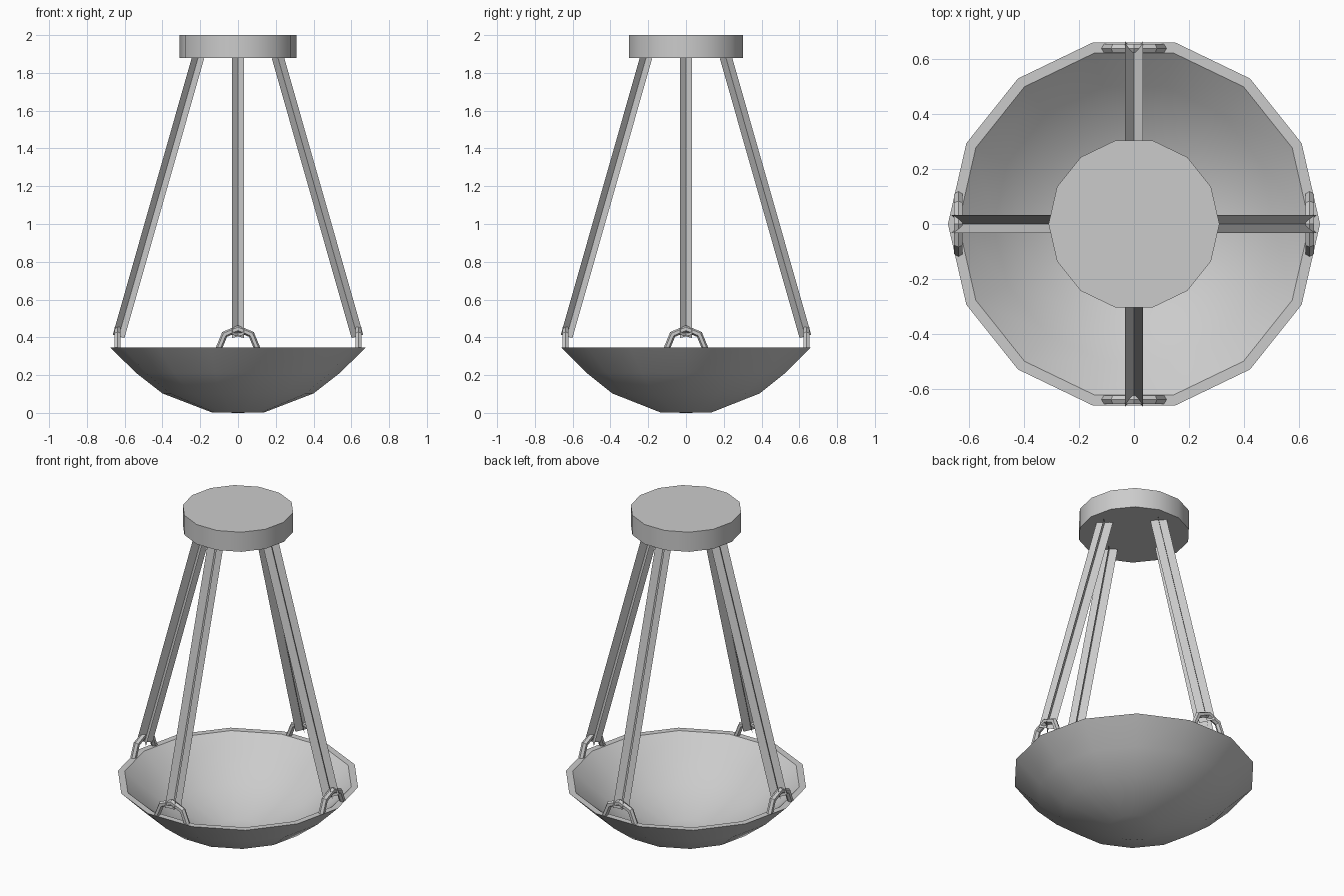
import bpy, bmesh
from math import cos, sin, pi, radians
from mathutils import Vector, Matrix

cube = bpy.data.objects.get("Cube")
if cube:
    bpy.data.objects.remove(cube, do_unlink=True)

SIDES = 14
RIM_Z = 0.345
HANG_RADIUS = 0.637

grey = bpy.data.materials.new("light_grey")
grey.use_nodes = True
grey.diffuse_color = (0.6, 0.6, 0.6, 1)
grey.node_tree.nodes["Principled BSDF"].inputs["Base Color"].default_value = (0.6, 0.6, 0.6, 1)


def finish(name, bm, smooth=True, recalc=True):
    bmesh.ops.remove_doubles(bm, verts=bm.verts, dist=0.0005)
    if recalc:
        bmesh.ops.recalc_face_normals(bm, faces=bm.faces)
    mesh = bpy.data.meshes.new(name)
    bm.to_mesh(mesh)
    bm.free()
    mesh.materials.append(grey)
    obj = bpy.data.objects.new(name, mesh)
    bpy.context.collection.objects.link(obj)
    if smooth:
        bpy.ops.object.select_all(action="DESELECT")
        obj.select_set(True)
        bpy.context.view_layer.objects.active = obj
        bpy.ops.object.shade_smooth_by_angle(angle=radians(35))
    return obj


def bridge(bm, a, b):
    """Join two equal closed rings with quads."""
    n = len(a)
    for i in range(n):
        j = (i + 1) % n
        bm.faces.new((a[i], a[j], b[j], b[i]))


def lathe(name, profile):
    """Turn a (radius, height) profile around the z axis."""
    bm = bmesh.new()
    rings = [[bm.verts.new((r * cos(2 * pi * i / SIDES), r * sin(2 * pi * i / SIDES), z))
              for i in range(SIDES)] for r, z in profile]
    for a, b in zip(rings, rings[1:]):
        bridge(bm, a, b)
    bmesh.ops.dissolve_degenerate(bm, dist=0.0005, edges=bm.edges)
    return finish(name, bm)


# Ceiling plate
lathe("ceiling_plate", [(0, 1.88), (0.31, 1.88), (0.31, 2), (0, 2)])

# Hollow bowl with a flat rim
lathe("bowl", [(0, 0), (0.14, 0.003), (0.40, 0.103), (0.54, 0.212), (0.675, RIM_Z),
               (0.637, RIM_Z), (0.51, 0.237), (0.38, 0.138), (0.13, 0.038), (0, 0.035)])


def hanger_rod(name, turn):
    """Two thin crossed strips running from the hook up to the plate."""
    bm = bmesh.new()
    low, high = Vector((0.632, 0, 0.405)), Vector((0.21, 0, 1.885))
    side = Vector((0, 1, 0))
    out = (high - low).cross(side).normalized()
    for sign in (1, -1):
        arm = (side * sign + out) * 0.032
        bm.faces.new([bm.verts.new(p) for p in (low - arm, low + arm, high + arm, high - arm)])
    bm.transform(turn)
    finish(name, bm, smooth=False, recalc=False)


def rim_hook(name, turn):
    """Half ring standing on the rim."""
    bm = bmesh.new()
    tube, radius, steps, sides = 0.018, 0.1, 4, 6
    rings = []
    for s in range(steps + 1):
        a = pi * s / steps
        ring = []
        for k in range(sides):
            t = 2 * pi * k / sides
            r = radius + tube * cos(t)
            ring.append(bm.verts.new((HANG_RADIUS + tube * sin(t), r * cos(a), RIM_Z + r * sin(a))))
        rings.append(ring)
    for a, b in zip(rings, rings[1:]):
        bridge(bm, a, b)
    bm.faces.new(rings[0])
    bm.faces.new(rings[-1])
    bm.transform(turn)
    finish(name, bm).data.shade_smooth()


# Four rods and hooks around the bowl
for i, place in enumerate(("left", "back", "right", "front")):
    turn = Matrix.Rotation(i * pi / 2, 4, "Z")
    hanger_rod(place + "_rod", turn)
    rim_hook(place + "_hook", turn)
